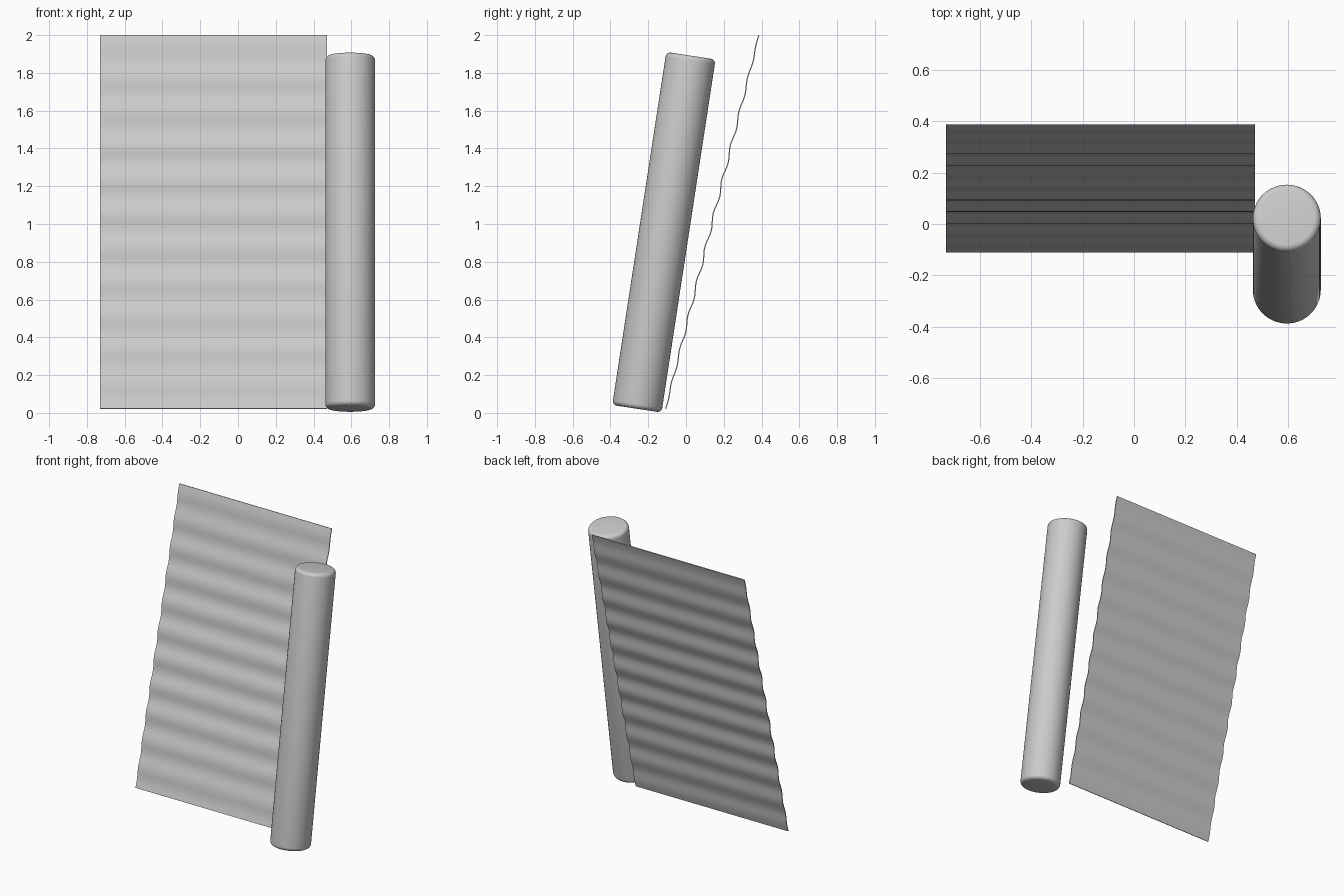
import bpy, bmesh, math
from mathutils import Vector

if "Cube" in bpy.data.objects:
    bpy.data.objects.remove(bpy.data.objects["Cube"])


def make_object(name, bm):
    bmesh.ops.recalc_face_normals(bm, faces=bm.faces)
    mesh = bpy.data.meshes.new(name)
    bm.to_mesh(mesh)
    bm.free()
    obj = bpy.data.objects.new(name, mesh)
    bpy.context.collection.objects.link(obj)
    bpy.ops.object.select_all(action='DESELECT')
    obj.select_set(True)
    bpy.context.view_layer.objects.active = obj
    bpy.ops.object.shade_smooth_by_angle(angle=math.radians(40))
    return obj


# Unrolled mat: thin leaning sheet with gentle horizontal ripples
X0, X1, THICK, STEPS, WAVES = -0.73, 0.47, 0.006, 120, 11
start, end = Vector((-0.108, 0.022)), Vector((0.386, 1.999))
along = (end - start).normalized()
normal = Vector((along.y, -along.x))
front, back = [], []
for i in range(STEPS + 1):
    t = i / STEPS
    ripple = 0.006 * math.sin(2 * math.pi * WAVES * t) * math.sin(math.pi * t) ** 0.3 if 0 < t < 1 else 0
    p = start.lerp(end, t) + normal * ripple
    front.append(p - normal * THICK / 2)
    back.append(p + normal * THICK / 2)

bm = bmesh.new()
outline = front + back[::-1]
sides = [[bm.verts.new((x, p.x, p.y)) for p in outline] for x in (X0, X1)]
n = len(outline)
for i in range(n):
    j = (i + 1) % n
    bm.faces.new((sides[0][i], sides[0][j], sides[1][j], sides[1][i]))
for s in sides:
    for i in range(STEPS):
        bm.faces.new((s[i], s[i + 1], s[n - 2 - i], s[n - 1 - i]))
make_object("unrolled_mat", bm)

# Rolled mat: leaning cylinder with softened end rims
bottom, top = Vector((0.594, -0.26, 0.022)), Vector((0.594, 0.026, 1.891))
axis = top - bottom
bm = bmesh.new()
bmesh.ops.create_cone(bm, cap_ends=True, segments=64, radius1=0.132,
                      radius2=0.132, depth=axis.length)
rims = [e for e in bm.edges if abs(e.verts[0].co.z - e.verts[1].co.z) < 1e-4]
bmesh.ops.bevel(bm, geom=rims, offset=0.025, segments=5, profile=0.5, affect='EDGES')
roll = make_object("rolled_mat", bm)
roll.location = (bottom + top) / 2
roll.rotation_euler.x = -math.atan2(axis.y, axis.z)
